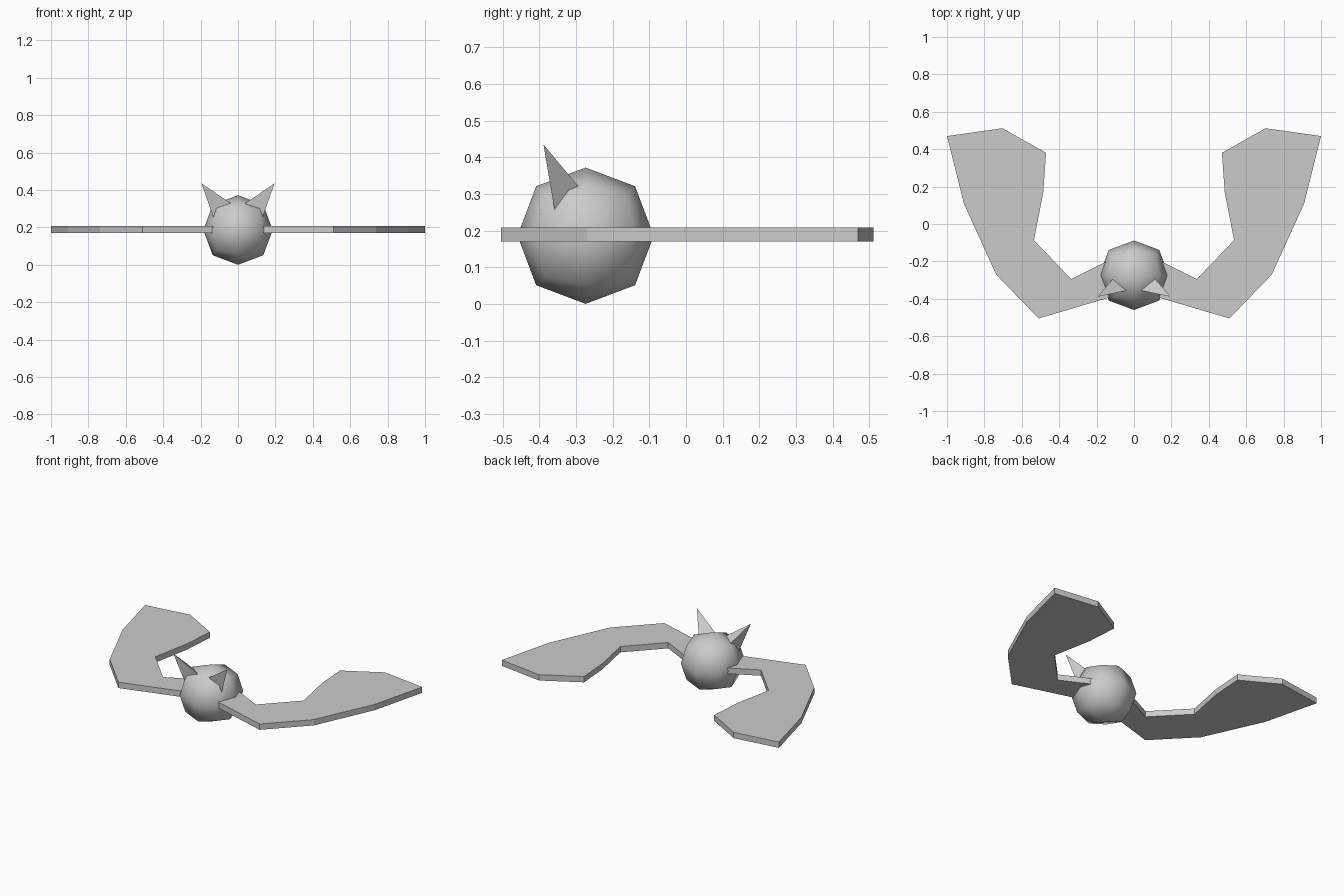
import bpy
import bmesh
from mathutils import Vector

if "Cube" in bpy.data.objects:
    bpy.data.objects.remove(bpy.data.objects["Cube"])


def make_object(name, bm):
    bmesh.ops.recalc_face_normals(bm, faces=bm.faces)
    mesh = bpy.data.meshes.new(name)
    bm.to_mesh(mesh)
    bm.free()
    obj = bpy.data.objects.new(name, mesh)
    bpy.context.collection.objects.link(obj)
    return obj


def mirror_x(obj):
    obj.modifiers.new("Mirror", 'MIRROR').use_axis[0] = True


# Body: cube rounded by one subdivision level, smooth shaded
bpy.ops.mesh.primitive_cube_add(size=0.443, location=(0, -0.274, 0.186))
body = bpy.context.object
body.name = "body"
body.modifiers.new("Round", 'SUBSURF').levels = 1
body.modifiers["Round"].render_levels = 1
bpy.ops.object.shade_smooth()

# Wings: flat outline extruded to a thin slab, mirrored
outline = [(0.135, -0.394), (0.51, -0.505), (0.737, -0.27), (0.91, 0.11),
           (1.0, 0.47), (0.703, 0.512), (0.47, 0.38), (0.485, 0.17),
           (0.535, -0.087), (0.335, -0.295), (0.135, -0.195)]
bm = bmesh.new()
face = bm.faces.new([bm.verts.new((x, y, 0.17)) for x, y in outline])
new = bmesh.ops.extrude_face_region(bm, geom=[face])["geom"]
bmesh.ops.translate(bm, vec=(0, 0, 0.038),
                    verts=[v for v in new if isinstance(v, bmesh.types.BMVert)])
mirror_x(make_object("wings", bm))

# Ears: three-sided spikes whose base sinks into the body, mirrored
tip = Vector((0.195, -0.389, 0.435))
base = [Vector(p) for p in ((0.045, -0.357, 0.333), (0.135, -0.36, 0.263),
                            (0.117, -0.298, 0.326))]
bm = bmesh.new()
t = bm.verts.new(tip)
b = [bm.verts.new(tip + (p - tip) * 1.12) for p in base]
bm.faces.new(b)
for i in range(3):
    bm.faces.new((t, b[i], b[(i + 1) % 3]))
mirror_x(make_object("ears", bm))
